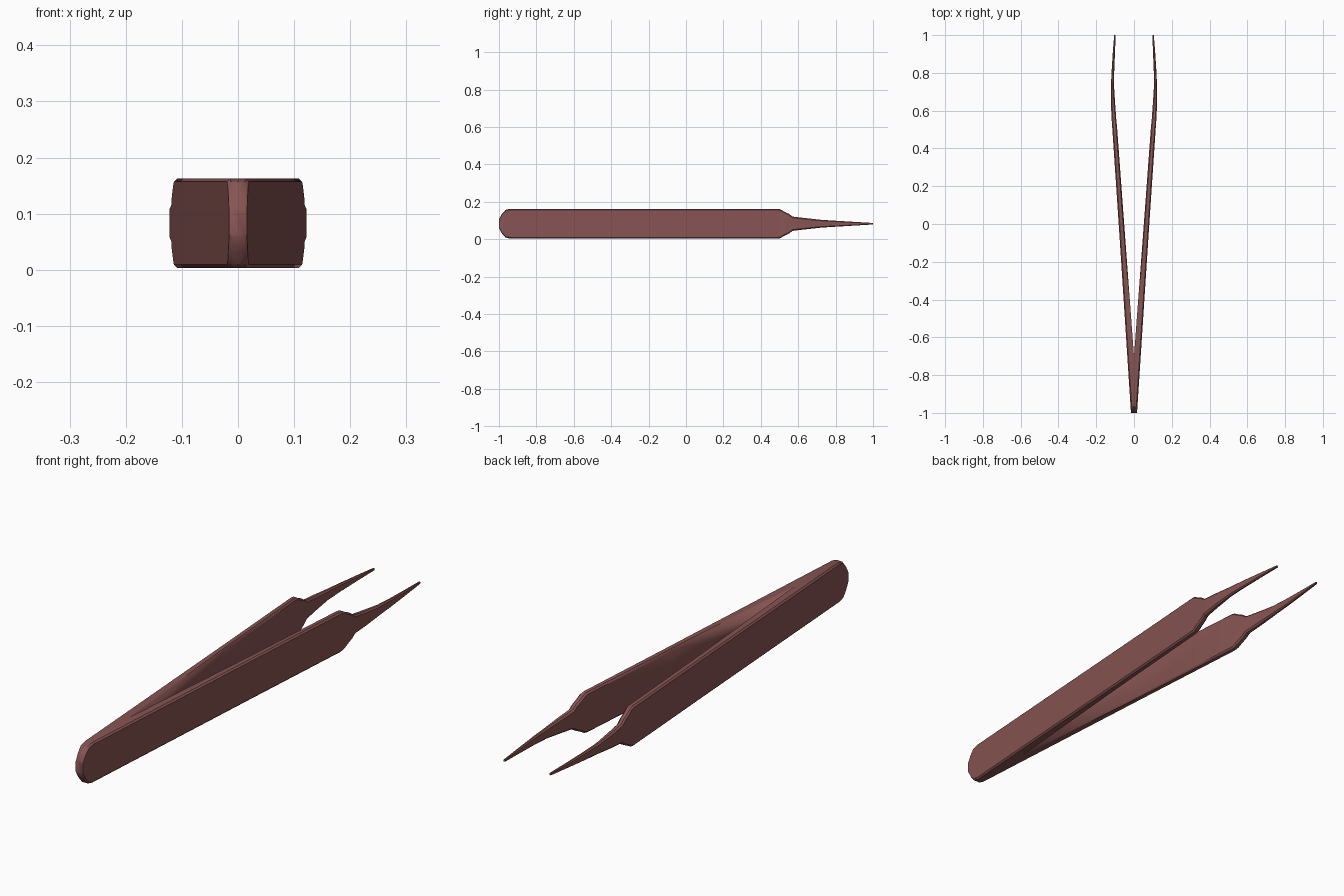
import bpy, bmesh

if "Cube" in bpy.data.objects:
    bpy.data.objects.remove(bpy.data.objects["Cube"])

ZC = 0.083  # mid height

# stations along one arm: y, inner x, outer x, half height
STATIONS = [
    (-1.000, 0.000, 0.016, 0.024),
    (-0.985, 0.000, 0.017, 0.051),
    (-0.965, 0.000, 0.0185, 0.074),
    (-0.940, 0.000, 0.020, 0.080),
    (-0.700, 0.000, 0.0355, 0.080),
    (0.000, 0.052, 0.081, 0.080),
    (0.490, 0.088, 0.114, 0.080),
    (0.505, 0.089, 0.115, 0.077),
    (0.525, 0.091, 0.1165, 0.065),
    (0.550, 0.0935, 0.118, 0.053),
    (0.570, 0.095, 0.119, 0.038),
    (0.640, 0.100, 0.1225, 0.030),
    (0.720, 0.105, 0.1225, 0.021),
    (0.800, 0.105, 0.119, 0.016),
    (0.900, 0.101, 0.113, 0.010),
    (1.000, 0.097, 0.105, 0.004),
]


def section(y, xi, xo, h):
    """Chamfered rectangle across the arm."""
    b = min(0.006, 0.35 * h, 0.3 * (xo - xi))
    bi = min(b, xi)
    half = [(xi, h - b), (xi + bi, h), (xo - b, h), (xo, h - b)]
    ring = half + [(x, -z) for x, z in reversed(half)]
    return [(x, y, ZC + z) for x, z in ring]


# right arm, lofted through its sections
bm = bmesh.new()
rings = [[bm.verts.new(p) for p in section(*s)] for s in STATIONS]
for a, c in zip(rings, rings[1:]):
    n = len(a)
    for i in range(n):
        j = (i + 1) % n
        bm.faces.new((a[i], a[j], c[j], c[i]))
bm.faces.new(rings[0])
bm.faces.new(rings[-1])
bmesh.ops.recalc_face_normals(bm, faces=bm.faces)

# open the joined rear so both arms weld into one solid
seam = [f for f in bm.faces if all(v.co.x < 1e-5 for v in f.verts)]
bmesh.ops.delete(bm, geom=seam, context='FACES')
mesh = bpy.data.meshes.new("tweezer_arms")
bm.to_mesh(mesh)
bm.free()

arms = bpy.data.objects.new("tweezer_arms", mesh)
bpy.context.collection.objects.link(arms)
mirror = arms.modifiers.new("mirror_arm", 'MIRROR')
mirror.use_axis = (True, False, False)
mirror.merge_threshold = 0.0005

# red-brown finish
mat = bpy.data.materials.new("red_brown")
mat.diffuse_color = (0.24, 0.09, 0.085, 1)
mat.use_nodes = True
mat.node_tree.nodes["Principled BSDF"].inputs["Base Color"].default_value = mat.diffuse_color
mesh.materials.append(mat)

bpy.context.view_layer.objects.active = arms
arms.select_set(True)
bpy.ops.object.shade_smooth_by_angle(angle=0.6)
